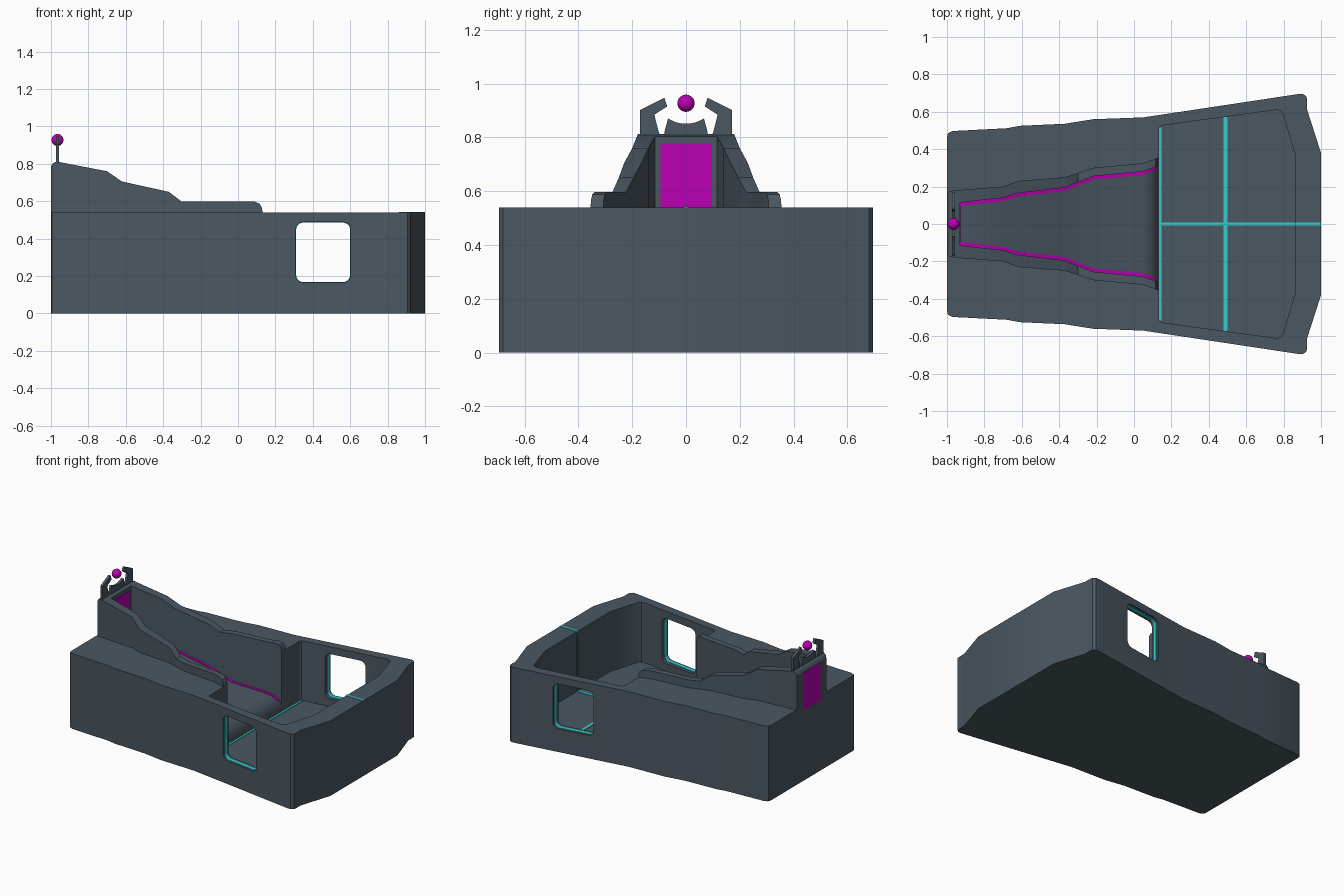
import bpy, bmesh, math
from mathutils import Vector

if "Cube" in bpy.data.objects:
    bpy.data.objects.remove(bpy.data.objects["Cube"])


def material(name, rgb):
    m = bpy.data.materials.new(name)
    m.diffuse_color = (*rgb, 1)
    m.use_nodes = True
    m.node_tree.nodes["Principled BSDF"].inputs["Base Color"].default_value = m.diffuse_color
    return m


MAGENTA = material("magenta", (0.5, 0.0, 0.45))
CYAN = material("cyan", (0.03, 0.62, 0.62))
SLATE = material("slate", (0.07, 0.095, 0.12))


def finish(bm, name, mat=SLATE):
    bmesh.ops.recalc_face_normals(bm, faces=bm.faces)
    me = bpy.data.meshes.new(name)
    bm.to_mesh(me)
    bm.free()
    me.materials.append(mat)
    ob = bpy.data.objects.new(name, me)
    bpy.context.collection.objects.link(ob)
    return ob


def bridge(name, loops, mat=SLATE, closed=False):
    """Skin a list of equal-length point loops; cap the ends unless closed."""
    bm = bmesh.new()
    rows = [[bm.verts.new(p) for p in lp] for lp in loops]
    n = len(rows[0])
    pairs = list(zip(rows, rows[1:])) + ([(rows[-1], rows[0])] if closed else [])
    for a, b in pairs:
        for i in range(n):
            j = (i + 1) % n
            bm.faces.new((a[i], a[j], b[j], b[i]))
    if not closed:
        bm.faces.new(rows[0])
        bm.faces.new(rows[-1])
    return finish(bm, name, mat)


def box(name, x, y, z, mat=SLATE):
    c = [(x[0], y[0]), (x[1], y[0]), (x[1], y[1]), (x[0], y[1])]
    return bridge(name, [[(*p, h) for p in c] for h in z], mat)


def plan_prism(name, half, z0, z1):
    pts = half + [(x, -y) for x, y in reversed(half)]
    return bridge(name, [[(x, y, z) for x, y in pts] for z in (z0, z1)])


def interp(table, x):
    for (x0, v0), (x1, v1) in zip(table, table[1:]):
        if x <= x1:
            return v0 + (v1 - v0) * (x - x0) / (x1 - x0)
    return table[-1][1]


def loft(name, xs, y0, y1, z0, z1, mat=SLATE):
    """Rectangular section swept along x; limits are functions of x."""
    return bridge(name, [[(x, y0(x), z0(x)), (x, y1(x), z0(x)),
                          (x, y1(x), z1(x)), (x, y0(x), z1(x))] for x in xs], mat)


def boolean(ob, cutter, op):
    m = ob.modifiers.new(op, 'BOOLEAN')
    m.operation, m.object, m.solver = op, cutter, 'EXACT'
    bpy.context.view_layer.objects.active = ob
    bpy.ops.object.modifier_apply(modifier=m.name)
    bpy.data.objects.remove(cutter)


def rounded_rect(x0, x1, z0, z1, r, n=6):
    pts = []
    for k, (cx, cz) in enumerate([(x1 - r, z1 - r), (x0 + r, z1 - r), (x0 + r, z0 + r), (x1 - r, z0 + r)]):
        for i in range(n + 1):
            a = math.pi / 2 * (k + i / n)
            pts.append((cx + r * math.cos(a), cz + r * math.sin(a)))
    return pts


# Width, rim height and floor height along the ramp
OUTER = [(-1, .165), (-.985, .175), (-.96, .18), (-.7, .20), (-.62, .23), (-.37, .25), (-.22, .30), (.05, .325), (.132, .355)]
INNER = [(-.93, .115), (-.7, .14), (-.62, .165), (-.37, .195), (-.22, .255), (.04, .28), (.14, .31)]
RIM = [(-1, .785), (-.99, .802), (-.97, .812), (-.7, .76), (-.62, .705), (-.37, .65), (-.3, .597),
       (.09, .597), (.115, .587), (.128, .565), (.132, .535)]
FLOOR = [(-.93, .50), (-.7, .465), (-.62, .415), (-.37, .35), (-.22, .255), (.04, .235), (.085, .22), (.115, .19), (.14, .14)]


def stations(*tables):
    return sorted({x for t in tables for x, _ in t})


def f(table):
    return lambda x: interp(table, x)


def neg(table):
    return lambda x: -interp(table, x)


# Main body with raised ramp walls, pocket, ramp channel and side windows
body = plan_prism("body", [(-1, .46), (-.995, .485), (-.97, .497), (-.68, .512), (-.61, .525), (-.37, .536),
                           (-.22, .56), (.05, .57), (.88, .695), (.905, .695), (.923, .68), (.926, .65),
                           (.926, .61), (1, .38)], 0, .54)
boolean(body, loft("rim", stations(OUTER, RIM), neg(OUTER), f(OUTER), lambda x: .4, f(RIM)), 'UNION')
boolean(body, plan_prism("pocket_cut", [(.132, .51), (.14, .522), (.16, .528), (.76, .61), (.78, .607),
                                        (.795, .59), (.862, .37)], .11, 1.0), 'DIFFERENCE')
boolean(body, loft("channel_cut", stations(INNER, FLOOR), neg(INNER), f(INNER), f(FLOOR), lambda x: 1.0), 'DIFFERENCE')
win = rounded_rect(.308, .602, .165, .488, .04)
boolean(body, bridge("window_cut", [[(x, y, z) for x, z in win] for y in (-1, 1)]), 'DIFFERENCE')
boolean(body, box("seam_cut", (.85, .872), (-.004, .004), (.115, .6)), 'DIFFERENCE')

# Magenta light strips along both sides of the ramp floor
for s, side in ((1, "left"), (-1, "right")):
    loft("ramp_strip_" + side, stations(INNER, FLOOR)[:-1],
         lambda x: s * (interp(INNER, x) - .018), lambda x: s * (interp(INNER, x) + .002),
         lambda x: interp(FLOOR, x) - .01, lambda x: interp(FLOOR, x) + .004, MAGENTA)

# Magenta end panel through the tall end wall
box("end_panel", (-1.001, -.928), (-.095, .095), (.505, .777), MAGENTA)

# Cyan lines on the pocket floor and front wall top
box("floor_line_ramp", (.134, .148), (-.515, .515), (.1, .114), CYAN)
box("floor_line_cross", (.479, .501), (-.572, .572), (.1, .114), CYAN)
box("floor_line_centre", (.148, .861), (-.008, .008), (.1, .114), CYAN)
box("wall_top_line", (.861, .999), (-.008, .008), (.53, .543), CYAN)

# Cyan bands set inside the window openings
for s, side in ((1, "back"), (-1, "front")):
    rings = []
    for grow, off in ((-.003, -.012), (-.003, .012), (.006, .012), (.006, -.012)):
        r = rounded_rect(.308 - grow, .602 + grow, .165 - grow, .488 + grow, .04 + grow)
        rings.append([(x, s * (.582 + .15 * (x - .308) + off), z) for x, z in r])
    bridge("window_band_" + side, rings, CYAN, closed=True)

# Sight bracket: two hooked arms and a saddle between them
HOOK = [(.171, .79), (.171, .902), (.08, .947), (.07, .915), (.117, .885), (.114, .868), (.093, .79)]
for s, side in ((1, "left"), (-1, "right")):
    bridge("sight_arm_" + side, [[(x, s * y, z) for y, z in HOOK] for x in (-.974, -.956)])
half = [(.08, .79), (.08, .82), (.067, .87), (.037, .856), (.013, .851)]
saddle = half + [(-y, z) for y, z in reversed(half)]
bridge("sight_saddle", [[(x, y, z) for y, z in saddle] for x in (-.974, -.956)])

# Floating ball
bm = bmesh.new()
bmesh.ops.create_uvsphere(bm, u_segments=24, v_segments=16, radius=.032)
bmesh.ops.translate(bm, verts=bm.verts, vec=Vector((-.965, 0, .927)))
ball = finish(bm, "sight_ball", MAGENTA)

# Smooth the rounded edges and keep corners crisp
for ob in bpy.data.objects:
    ob.select_set(True)
bpy.context.view_layer.objects.active = body
bpy.ops.object.shade_smooth_by_angle(angle=math.radians(30))
